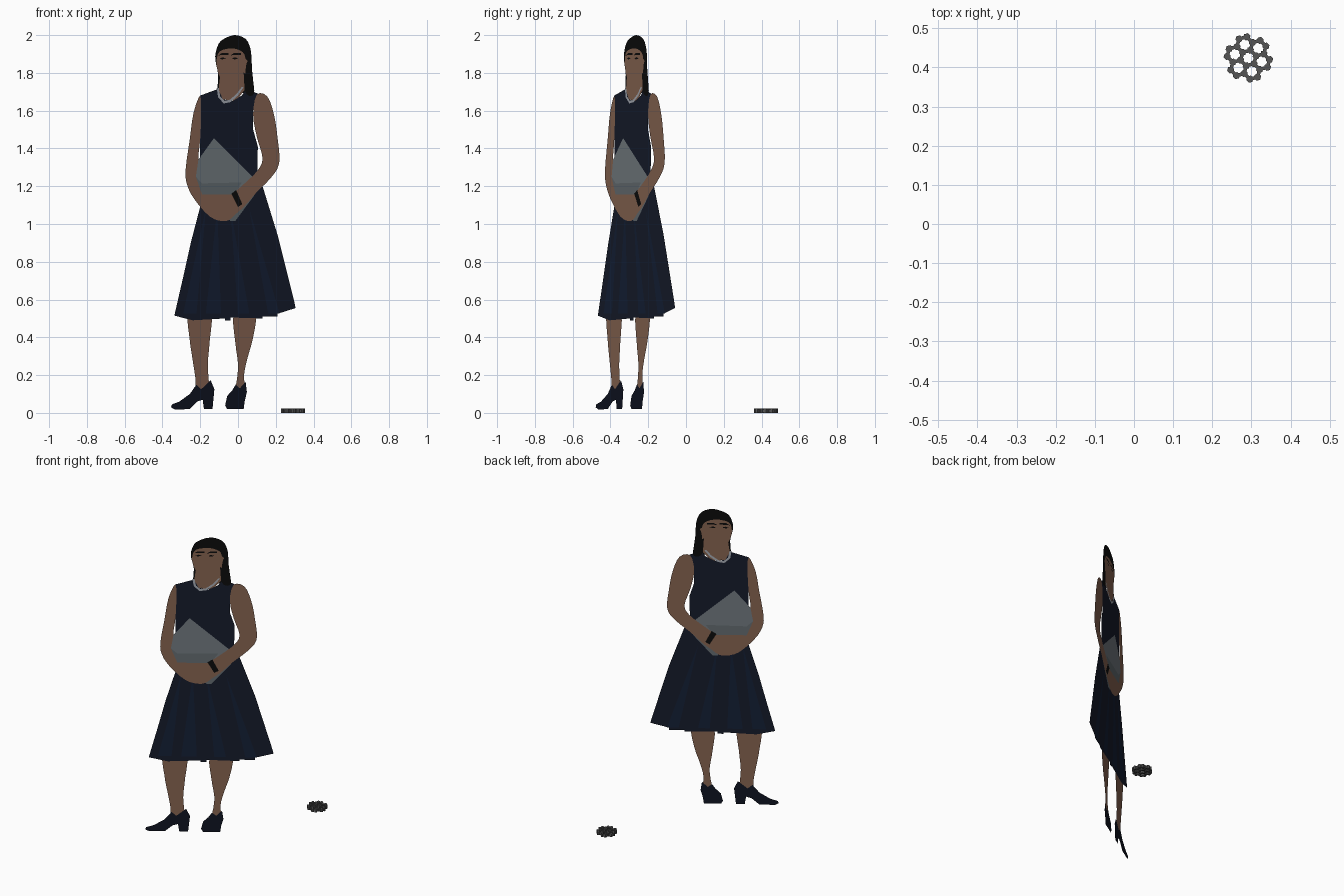
import bpy, bmesh, math
from mathutils import Vector, Matrix
from mathutils.geometry import delaunay_2d_cdt

if "Cube" in bpy.data.objects:
    bpy.data.objects.remove(bpy.data.objects["Cube"])

def material(name, rgb):
    m = bpy.data.materials.new(name)
    m.diffuse_color = [(c / 255) ** 2.2 for c in rgb] + [1]
    m.use_nodes = True
    m.node_tree.nodes["Principled BSDF"].inputs["Base Color"].default_value = m.diffuse_color
    return m

SKIN = material("skin", (134, 100, 82))
HAIR = material("black", (20, 20, 20))
NAVY = material("navy", (28, 33, 47))
FOLD = material("navy_light", (27, 37, 57))
SHOE = material("shoe_navy", (22, 26, 38))
SLATE = material("slate", (114, 122, 127))
SLATE2 = material("slate_dark", (100, 108, 112))
SILVER = material("silver", (165, 170, 178))
DARK = material("dark_grey", (85, 85, 85))

parts = []   # later parts lie over earlier ones

def smooth(pts, n=3):
    out = []
    for i in range(len(pts)):
        a, b, c, d = (pts[(i + k) % len(pts)] for k in (-1, 0, 1, 2))
        for s in range(n):
            t = s / n
            out.append(0.5 * (2 * b + (c - a) * t + (2 * a - 5 * b + 4 * c - d) * t * t
                              + (3 * b - a - 3 * c + d) * t ** 3))
    return out

def part(name, mat, flat, soft=True):
    """outline given as x, z pairs in hundredths"""
    pts = [Vector((flat[i] / 100, flat[i + 1] / 100)) for i in range(0, len(flat), 2)]
    if soft:
        pts = smooth(pts)
    area = sum(p.x * q.y - q.x * p.y for p, q in zip(pts, pts[1:] + pts[:1]))
    parts.append((name, mat, pts if area > 0 else pts[::-1]))

# head
part("hair", HAIR, [-10.5, 169, -10.5, 179, -12, 187, -11.5, 192, -9, 197, -2, 200, 4, 198,
                    6.5, 193, 7.2, 187, 7.5, 178, 8.3, 169, 5, 169, -4, 170])
part("neck", SKIN, [-9.5, 178, -10.3, 171, -8, 166, -1, 165, 3.5, 171, 3, 180], False)
part("face", SKIN, [-11.3, 187, -9.5, 191.5, -3, 193, 2.5, 191, 4, 187, 3.5, 181, 0, 177,
                    -5, 175.5, -9, 177, -11, 182])
part("ear", SKIN, [3.2, 187, 5.2, 186, 4.6, 181, 3.2, 180])
for n, x in (("left", -10.5), ("right", -4)):
    part(n + "_brow", HAIR, [x, 189.2, x + 2, 190.6, x + 5.5, 190.6, x + 5.5, 189.6, x + 2, 189.5], False)
    part(n + "_eye", HAIR, [x + .8, 187.5, x + 2.2, 188.3, x + 4.2, 187.7, x + 2.2, 187.1], False)
# legs and shoes
part("left_leg", SKIN, [-26, 53, -14.5, 53, -15, 38, -16, 25, -15.5, 10, -22, 10, -22.5, 18, -24, 28, -25.7, 40])
part("right_leg", SKIN, [-2, 53, 9, 53, 8, 40, 5, 29, 3.2, 20, 3.5, 10, -1.5, 10, -.5, 18, 0, 26, -1.5, 38])
part("left_shoe", SHOE, [-35.5, 3, -35, 4.5, -31, 6, -25.5, 10, -22, 15, -19.5, 12.5, -14.5, 17.3, -12.5, 12.5,
                         -13.5, 2, -18, 2, -18.7, 7, -21.5, 6, -25.5, 2, -33.5, 1.8], False)
part("right_shoe", SHOE, [-6.8, 4, -5.7, 9, -3, 12, -1.2, 15, 1, 13, 4, 16.5, 4.7, 11, 3.5, 6, 3, 2, -5.8, 2], False)
# dress with folds in the skirt
part("dress", NAVY, [-10.5, 171.5, -20, 168, -20.5, 160, -20, 145, -20, 130, -19, 113, -25, 90, -29, 72, -33.7, 51.5,
                     -24, 49, -7, 50, -7, 49, -4, 49, -4, 50.5, 13, 50, 13, 51, 21, 51, 21, 52.5, 30.5, 55.5, 30, 58,
                     21, 94, 13, 120, 10.2, 128, 10.5, 141, 8, 150, 8, 160, 10.5, 169, 4.5, 171.5,
                     2, 168, -3, 165, -8, 166], False)
for x0, x1, x2 in ((-17, -29, -22), (-11, -17, -9), (-4, 0, 6), (6, 16, 22)):
    part("skirt_fold", FOLD, [x0, 108, x1, 52.5, x2, 52.5], False)
part("side_hair", HAIR, [4.5, 185, 6.8, 185, 8, 176, 8.5, 169, 5.5, 168, 3.5, 172])
part("necklace", SILVER, [-11.3, 172, -10.5, 167, -7.5, 163.8, -4, 164.5, 0, 168, 3, 172.5, 2, 172.5,
                          -1, 168.6, -4.5, 165.7, -7.2, 165.2, -9.4, 167.5, -10.2, 172], False)
# folder held between the arms
part("folder_corner", SLATE2, [-4, 101.5, -1.5, 101.5, 8.5, 115, 8, 124, -8, 108], False)
part("left_arm", SKIN, [-20, 168, -23.5, 159, -25.5, 145, -27.7, 129, -27, 121, -23, 113, -15, 104, -8, 101.5,
                        -3.5, 103, 0, 108, -1, 115, -10, 119, -18, 122, -21, 133, -20, 145, -19.5, 158])
part("folder_back", SLATE, [-12.7, 145.5, 8.7, 124, 4, 120, -2, 115.5, -19, 115.5, -20, 120, -22.3, 125, -21, 134], False)
part("folder_flap", SLATE2, [-22.3, 125, -19, 121.5, 2, 122, -2, 115.5, -19, 115.5], False)
part("right_arm", SKIN, [10, 168.5, 15.5, 167.5, 19, 158, 21, 145, 21.8, 132, 17, 124, 10, 117, 3, 109, -3, 104,
                         -8, 102, -14, 105, -12, 109, -8, 112, -3.5, 115.5, 3.5, 121.5, 10.5, 128.5, 13, 135, 10, 146,
                         8, 158])
part("wrist_band", HAIR, [-3.5, 116, -1, 118, 2.3, 110.5, 0, 109], False)

# merge all outlines into one flat sheet, split by topmost part
verts, faces = [], []
for _, _, pts in parts:
    faces.append(list(range(len(verts), len(verts) + len(pts))))
    verts += pts
V, _, F, _, _, owners = delaunay_2d_cdt(verts, [], faces, 1, 1e-5)
for i, (name, mat, _) in enumerate(parts):
    tris = [f for f, o in zip(F, owners) if o and max(o) == i]
    if not tris:
        continue
    used = sorted({v for f in tris for v in f})
    remap = {v: k for k, v in enumerate(used)}
    me = bpy.data.meshes.new(name)
    me.from_pydata([(V[v].x, 0.637 * V[v].x - 0.252, V[v].y) for v in used], [],
                   [[remap[v] for v in f] for f in tris])
    me.materials.append(mat)
    bpy.context.collection.objects.link(bpy.data.objects.new(name, me))

# small honeycomb tile lying on the ground
bond, h, centre = 0.0205, 0.022, Vector((0.292, 0.424, 0.011))
turn = math.radians(-15)
polar = lambda r, a: Vector((r * math.cos(a), r * math.sin(a), 0))
cells = [Vector((0, 0, 0))] + [polar(bond * math.sqrt(3), turn + k * math.pi / 3) for k in range(6)]
nodes = []
for c in cells:
    for k in range(6):
        p = c + polar(bond, turn + math.pi / 6 + k * math.pi / 3)
        if all((p - q).length > bond / 3 for q in nodes):
            nodes.append(p)
bm = bmesh.new()
for i, p in enumerate(nodes):
    bmesh.ops.create_cone(bm, cap_ends=True, segments=6, radius1=0.0095, radius2=0.0095, depth=h,
                          matrix=Matrix.Translation(centre + p) @ Matrix.Rotation(turn, 4, 'Z'))
    for q in nodes[:i]:
        d = q - p
        if d.length < bond * 1.1:
            bmesh.ops.create_cube(bm, size=1, matrix=Matrix.Translation(centre + (p + q) / 2)
                                  @ Matrix.Rotation(math.atan2(d.y, d.x), 4, 'Z')
                                  @ Matrix.Diagonal((bond * 0.6, 0.009, h * 0.7, 1)))
me = bpy.data.meshes.new("honeycomb_tile")
bm.to_mesh(me)
bm.free()
me.materials.append(DARK)
bpy.context.collection.objects.link(bpy.data.objects.new("honeycomb_tile", me))
